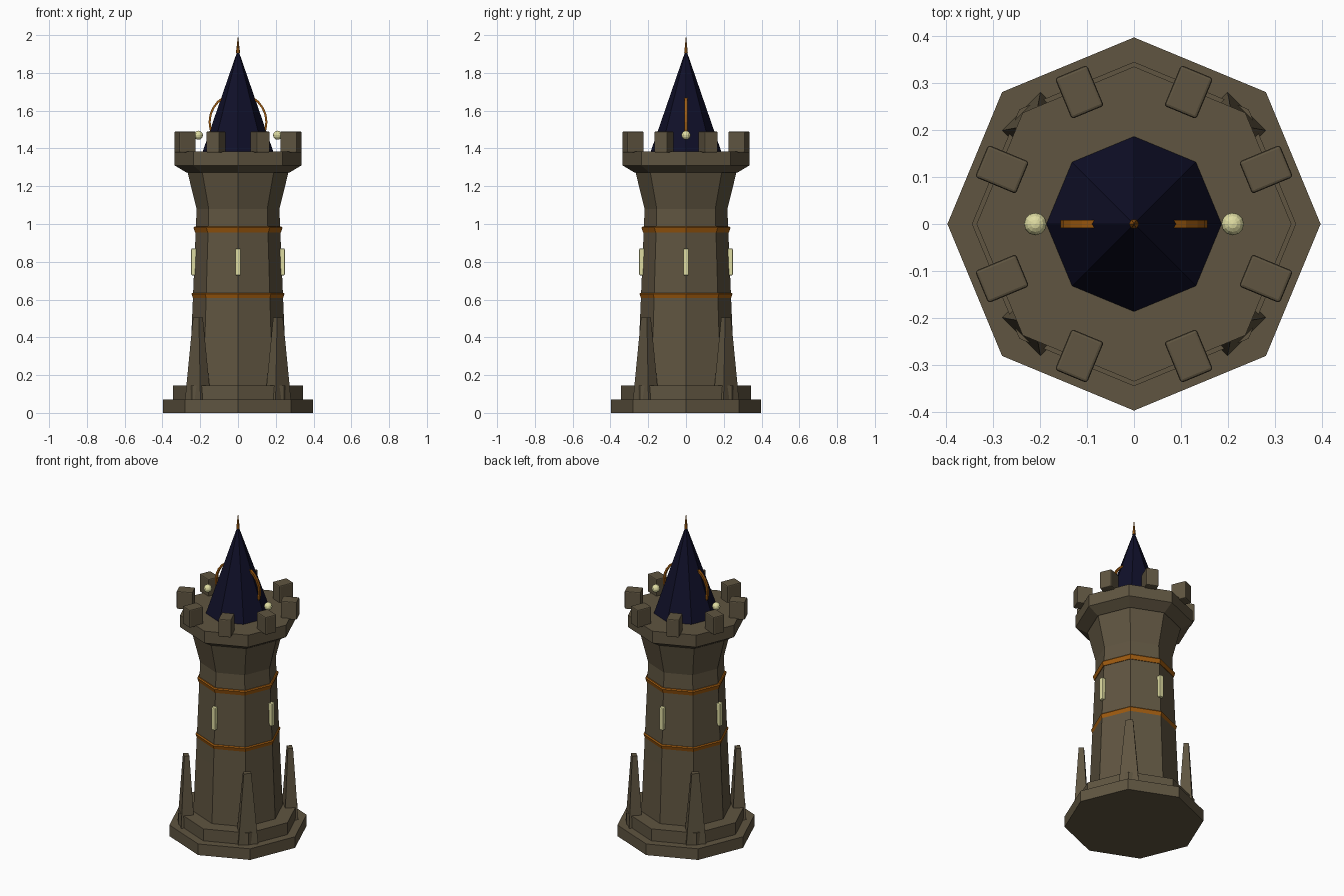
import bpy, bmesh, math
from mathutils import Matrix, Vector

cube = bpy.data.objects.get("Cube")
if cube:
    bpy.data.objects.remove(cube, do_unlink=True)


def material(name, rgb):
    m = bpy.data.materials.new(name)
    m.use_nodes = True
    m.diffuse_color = (*rgb, 1)
    bsdf = m.node_tree.nodes["Principled BSDF"]
    bsdf.inputs["Base Color"].default_value = (*rgb, 1)
    bsdf.inputs["Roughness"].default_value = 0.8
    return m


STONE = material("brown_stone", (0.115, 0.09, 0.052))
SLATE = material("navy_slate", (0.005, 0.005, 0.022))
BRONZE = material("bronze", (0.35, 0.105, 0.005))
GLOW = material("pale_glow", (0.74, 0.72, 0.36))


def finish(name, bm, mat):
    bmesh.ops.recalc_face_normals(bm, faces=bm.faces[:])
    me = bpy.data.meshes.new(name)
    bm.to_mesh(me)
    bm.free()
    me.materials.append(mat)
    ob = bpy.data.objects.new(name, me)
    bpy.context.collection.objects.link(ob)
    return ob


def lathe(name, profile, mat, sides=8, closed=False):
    """Spin (radius, z) points round z; cap the ends, or join them if closed."""
    bm = bmesh.new()
    rings = []
    for r, z in profile:
        if r == 0:
            rings.append([bm.verts.new((0, 0, z))] * sides)
        else:
            rings.append([bm.verts.new((r * math.cos(math.tau * i / sides),
                                        r * math.sin(math.tau * i / sides), z))
                          for i in range(sides)])
    pairs = list(zip(rings, rings[1:]))
    if closed:
        pairs.append((rings[-1], rings[0]))
    for a, b in pairs:
        for i in range(sides):
            j = (i + 1) % sides
            bm.faces.new(dict.fromkeys((a[i], a[j], b[j], b[i])))
    if not closed:
        for ring, (r, z) in ((rings[0], profile[0]), (rings[-1], profile[-1])):
            if r > 0:
                bm.faces.new(ring)
    return finish(name, bm, mat)


def block(name, size, radius, z, angle, mat, taper=1.0, bevel=0.0):
    """Box (radial, tangential, height) standing at z, placed round the axis."""
    bm = bmesh.new()
    bmesh.ops.create_cube(bm, size=1)
    for v in bm.verts:
        k = taper if v.co.z > 0 else 1.0
        v.co = Vector((v.co.x * size[0] * k, v.co.y * size[1] * k,
                       (v.co.z + 0.5) * size[2]))
    if bevel:
        bmesh.ops.bevel(bm, geom=bm.edges[:], offset=bevel, segments=2,
                        profile=0.5, affect='EDGES')
    bm.transform(Matrix.Rotation(angle, 4, 'Z') @ Matrix.Translation((radius, 0, z)))
    return finish(name, bm, mat)


# Stepped plinth and flared shaft
lathe("plinth_lower", [(0.397, 0), (0.397, 0.07)], STONE)
lathe("plinth_upper", [(0.345, 0.07), (0.345, 0.145)], STONE)
lathe("tower_shaft", [(0.259, 0.14), (0.243, 0.505), (0.219, 1.08),
                      (0.234, 1.14), (0.27, 1.285)], STONE)
lathe("parapet_deck", [(0.272, 1.272), (0.335, 1.31), (0.335, 1.385)], STONE)

# Bronze bands round the shaft
for label, z, r in (("lower", 0.605, 0.236), ("upper", 0.956, 0.226)):
    lathe(f"band_{label}", [(r - 0.02, z), (r + 0.002, z), (r + 0.01, z + 0.025),
                            (r + 0.004, z + 0.031), (r - 0.02, z + 0.031)],
          BRONZE, closed=True)

# Tapered buttresses on the diagonal corners, lit windows on the others
for i in range(4):
    quarter = math.pi / 2 * i
    block(f"buttress_{i + 1}", (0.078, 0.115, 0.435), 0.30, 0.07,
          quarter + math.pi / 4, STONE, taper=0.38)
    block(f"window_{i + 1}", (0.036, 0.028, 0.142), 0.23, 0.728,
          quarter, GLOW, bevel=0.005)

# Battlements over the middle of each side
for i in range(8):
    block(f"merlon_{i + 1}", (0.094, 0.074, 0.112), 0.304, 1.378,
          math.pi / 8 + math.pi / 4 * i, STONE, bevel=0.006)

# Spire and finial
lathe("spire_roof", [(0.188, 1.38), (0, 1.925)], SLATE)
lathe("finial", [(0.011, 1.905), (0, 2.0)], BRONZE, sides=6)

# Upright ring passing through the spire
ring = lathe("spire_ring", [(0.145, -0.008), (0.156, -0.008), (0.156, 0.008),
                            (0.145, 0.008)], BRONZE, sides=24, closed=True)
ring.data.transform(Matrix.Translation((0, 0, 1.54)) @ Matrix.Rotation(math.pi / 2, 4, 'X'))

# Glowing orbs on either side of the spire
for side, x in (("left", 0.21), ("right", -0.21)):
    bm = bmesh.new()
    bmesh.ops.create_uvsphere(bm, u_segments=12, v_segments=8, radius=0.024)
    bm.transform(Matrix.Translation((x, 0, 1.47)))
    finish(f"orb_{side}", bm, GLOW)
